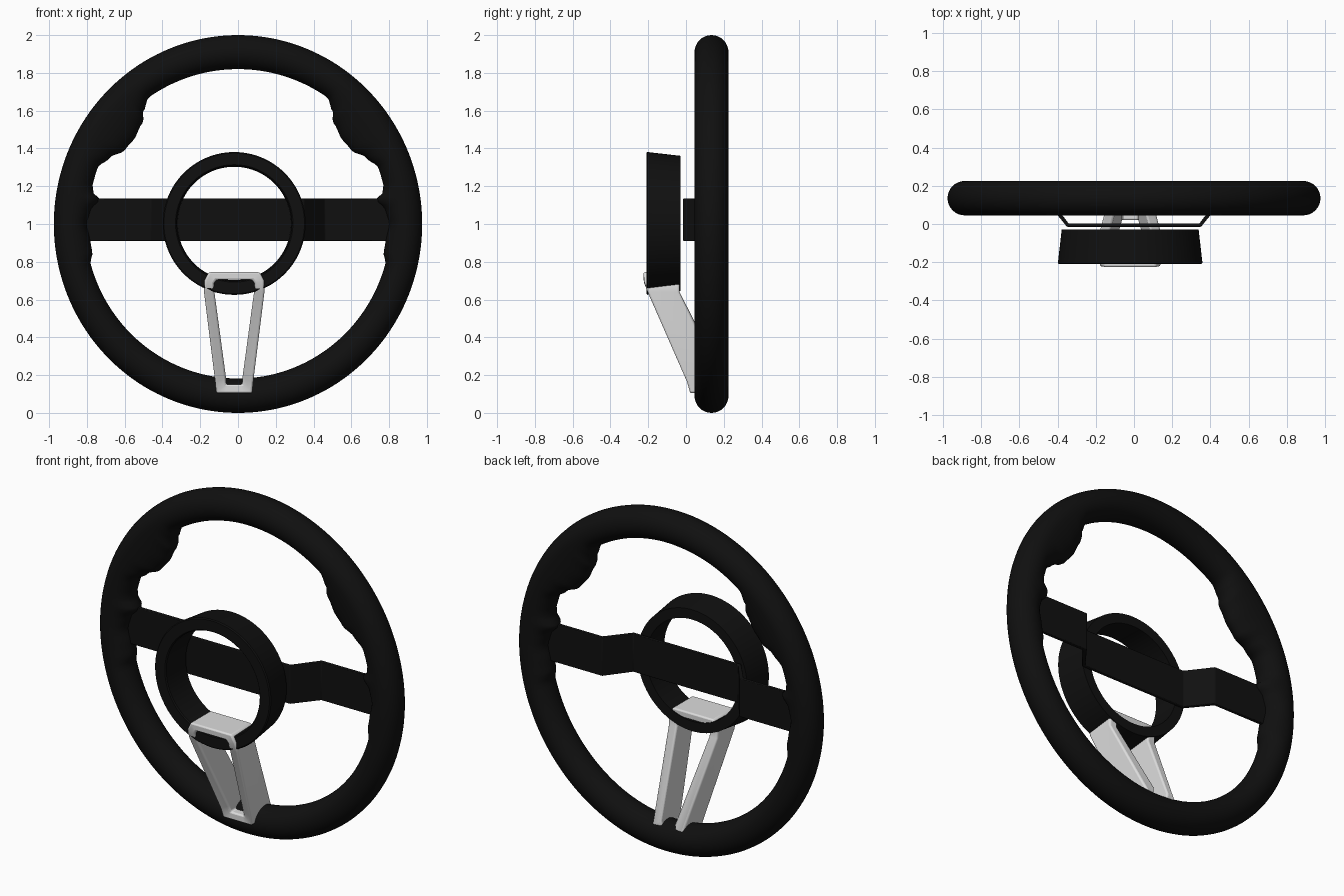
import bpy, bmesh, math

if "Cube" in bpy.data.objects:
    bpy.data.objects.remove(bpy.data.objects["Cube"])


def material(name, value):
    m = bpy.data.materials.new(name)
    m.diffuse_color = (value, value, value, 1)
    m.use_nodes = True
    m.node_tree.nodes["Principled BSDF"].inputs["Base Color"].default_value = m.diffuse_color
    return m


BLACK = material("black_leather", 0.005)
SILVER = material("silver_metal", 0.72)


def make_object(name, verts, faces, mat, bevel=0.0, angle=40):
    me = bpy.data.meshes.new(name)
    me.from_pydata(verts, [], faces)
    bm = bmesh.new()
    bm.from_mesh(me)
    bmesh.ops.recalc_face_normals(bm, faces=bm.faces)
    bm.to_mesh(me)
    bm.free()
    me.materials.append(mat)
    ob = bpy.data.objects.new(name, me)
    bpy.context.collection.objects.link(ob)
    bpy.ops.object.select_all(action='DESELECT')
    ob.select_set(True)
    bpy.context.view_layer.objects.active = ob
    if bevel:
        b = ob.modifiers.new("bevel", 'BEVEL')
        b.width, b.segments, b.limit_method = bevel, 3, 'ANGLE'
        b.angle_limit = math.radians(40)
    bpy.ops.object.shade_smooth_by_angle(angle=math.radians(angle))
    return ob


def grid_faces(n, m):
    """Quads joining n closed rings of m points each, rings closed too."""
    return [(i * m + j, i * m + (j + 1) % m,
             (i + 1) % n * m + (j + 1) % m, (i + 1) % n * m + j)
            for i in range(n) for j in range(m)]


# Rim: round section whose inner side swells into thumb grips
# (angle above horizontal, inner radius)
INNER = [(-90, .818), (-15, .808), (-11, .785), (-6, .787), (0, .80), (5, .785),
         (10, .745), (12.5, .785), (15, .797), (22, .80), (27, .765), (33, .716),
         (39, .71), (47, .736), (50, .78), (55, .82), (90, .82)]


def inner_radius(deg):
    for (a, r), (b, s) in zip(INNER, INNER[1:]):
        if deg <= b:
            t = (deg - a) / (b - a)
            return r + (s - r) * t * t * (3 - 2 * t)
    return INNER[-1][1]


N, M = 240, 32
verts = []
for i in range(N):
    a = 2 * math.pi * i / N
    c, s = math.cos(a), math.sin(a)
    elev = math.degrees(math.asin(max(-1, min(1, s))))
    outer = 1 / math.sqrt((c / .975) ** 2 + s * s)
    mid = outer - .09
    depth = mid - inner_radius(elev)
    for j in range(M):
        p = 2 * math.pi * j / M
        k = math.cos(p)
        r = mid + k * (.09 if k > 0 else max(depth, .07))
        verts.append((r * c, .135 + .09 * math.sin(p), 1 + r * s))
make_object("rim", verts, grid_faces(N, M), BLACK, angle=60)

# Hub ring: slightly tapered open tube, wider toward the driver
profile = [(.372, -.21), (.378, -.204), (.358, -.03), (.300, -.03),
           (.305, -.204), (.311, -.21)]
H = 96
verts = []
for i in range(H):
    a = 2 * math.pi * i / H
    for r, y in profile:
        verts.append((-.02 + r * math.cos(a), y, 1.003 + r * math.sin(a)))
make_object("hub_ring", verts, grid_faces(H, len(profile)), BLACK)

# Cross spoke: bent flat plate behind the hub ring
half_front = [(.35, -.015), (.46, .12), (.82, .12)]
half_back = [(.342, .003), (.448, .142), (.82, .142)]


def full(half):
    return [(-x, y) for x, y in reversed(half)] + half


front, back = full(half_front), full(half_back)
rings = [[(f[0], f[1], .91), (f[0], f[1], 1.135),
          (b[0], b[1], 1.135), (b[0], b[1], .91)] for f, b in zip(front, back)]
faces = [f for f in grid_faces(len(rings), 4) if max(f) - min(f) < 8]
last = 4 * (len(rings) - 1)
faces += [(0, 1, 2, 3), (last, last + 1, last + 2, last + 3)]
make_object("cross_spoke", [v for r in rings for v in r], faces, BLACK, .004, 25)

# Lower spoke: silver hoop hooked over the hub ring and leaning into the rim
# half outlines: (outer x, outer z, inner x, inner z, front y, back y)
half = [(.048, .105, .032, .15, .02, .19), (.095, .105, .042, .15, .02, .19),
        (.100, .16, .044, .19, .005, .20), (.16, .64, .105, .64, -.203, -.035),
        (.158, .70, .108, .685, -.222, -.035),
        (.135, .745, .095, .705, -.225, -.035)]
loop = half + [(-p[0], p[1], -p[2]) + p[3:] for p in reversed(half)]
verts = []
for ox, oz, ix, iz, fy, by in loop:
    verts += [(ox - .02, fy, oz), (ix - .02, fy, iz),
              (ix - .02, by, iz), (ox - .02, by, oz)]
make_object("lower_spoke", verts, grid_faces(len(loop), 4), SILVER, .010, 40)
